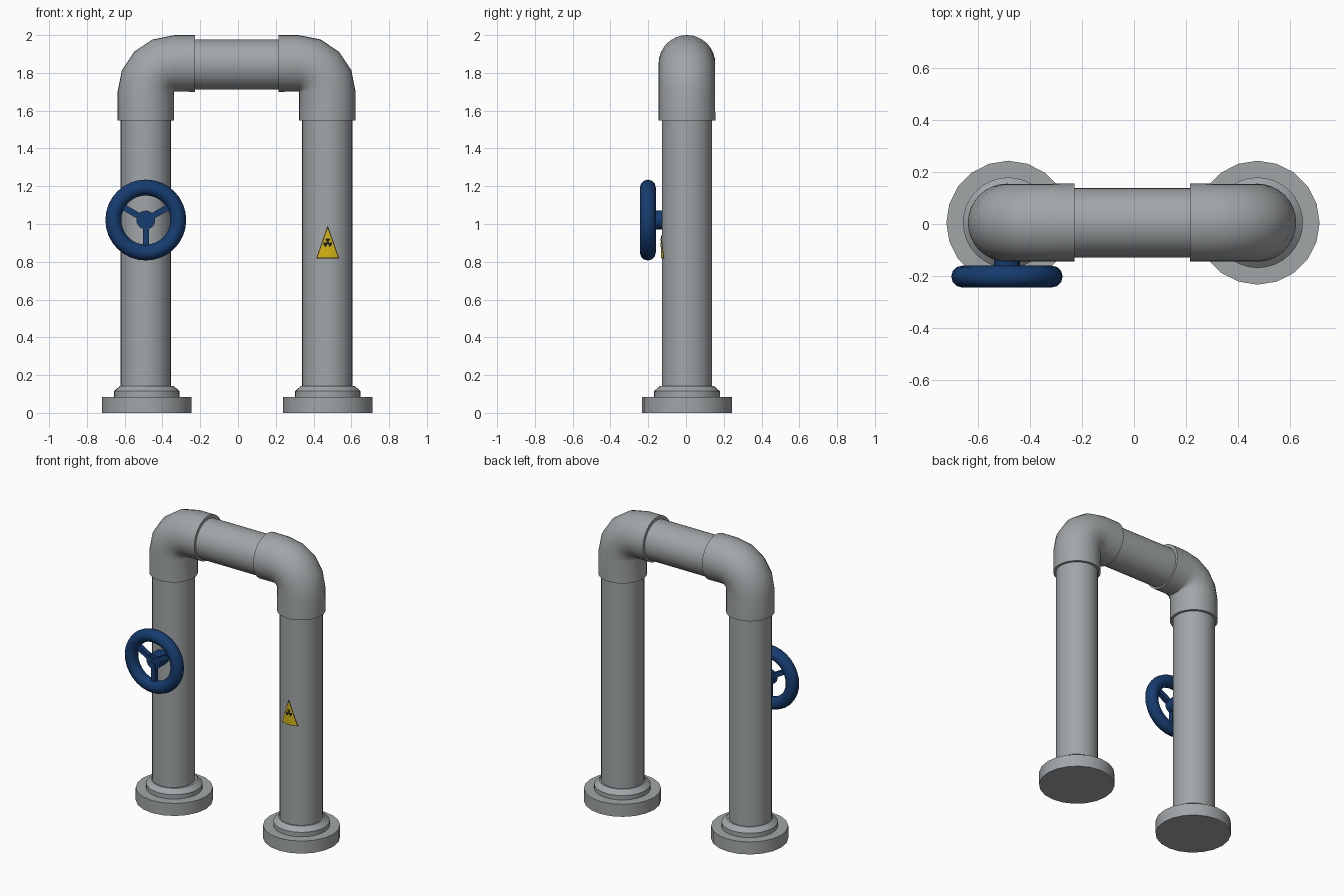
import bpy, bmesh, math
from mathutils import Vector, Matrix

if "Cube" in bpy.data.objects:
    bpy.data.objects.remove(bpy.data.objects["Cube"])

CY = 0.005


def material(name, col):
    m = bpy.data.materials.new(name)
    m.diffuse_color = (*col, 1)
    m.use_nodes = True
    m.node_tree.nodes["Principled BSDF"].inputs["Base Color"].default_value = m.diffuse_color
    return m


GREY = material("pipe grey", (0.36, 0.38, 0.39))
BLUE = material("wheel blue", (0.008, 0.045, 0.16))
YELLOW = material("sign yellow", (0.68, 0.46, 0.006))
BLACK = material("sign black", (0.015, 0.015, 0.015))


def finish(name, bm, mat, angle=35, normals=True):
    if normals:
        bmesh.ops.recalc_face_normals(bm, faces=bm.faces)
    me = bpy.data.meshes.new(name)
    bm.to_mesh(me)
    bm.free()
    me.materials.append(mat)
    ob = bpy.data.objects.new(name, me)
    bpy.context.collection.objects.link(ob)
    bpy.ops.object.select_all(action='DESELECT')
    ob.select_set(True)
    bpy.context.view_layer.objects.active = ob
    bpy.ops.object.shade_smooth_by_angle(angle=math.radians(angle))
    return ob


def skin(bm, rings, closed=False):
    """Join a list of vertex rings with quads, capping the ends unless closed."""
    n = len(rings[0])
    pairs = list(zip(rings, rings[1:])) + ([(rings[-1], rings[0])] if closed else [])
    for a, b in pairs:
        for i in range(n):
            j = (i + 1) % n
            bm.faces.new((a[i], a[j], b[j], b[i]))
    if not closed:
        bm.faces.new(rings[0])
        bm.faces.new(rings[-1])


def sweep(name, stations, sides, mat, angle=35):
    """Stations are (centre, in-plane radial direction, radius); rings span y and that direction."""
    bm = bmesh.new()
    rings = []
    for c, d, r in stations:
        c, d = Vector(c), Vector(d)
        rings.append([bm.verts.new(c + r * (math.cos(t) * d + math.sin(t) * Vector((0, 1, 0))))
                      for t in (2 * math.pi * i / sides for i in range(sides))])
    skin(bm, rings)
    return finish(name, bm, mat, angle)


X, Z = (1, 0, 0), (0, 0, 1)
for side, cx, bx, end, s in (("left", -0.488, -0.483, -0.228, 1), ("right", 0.473, 0.475, 0.215, -1)):
    # foot flange with stepped, bevelled collar
    sweep(side + "_foot_flange", [((bx, CY, 0), X, 0.238), ((bx, CY, 0.085), X, 0.238)], 20, GREY)
    sweep(side + "_foot_collar", [((bx, CY, 0.08), X, 0.174), ((bx, CY, 0.115), X, 0.174),
                                  ((bx, CY, 0.143), X, 0.142)], 32, GREY, 25)
    # upright pipe
    sweep(side + "_upright_pipe", [((cx, CY, 0.1), X, 0.133), ((cx, CY, 1.6), X, 0.133)], 32, GREY)
    # elbow: collar, quarter turn in four steps around the inner corner, collar
    px = cx + s * 0.15
    st = [((cx, CY, 1.547), (-s, 0, 0), 0.15)]
    for k in range(5):
        a = k * math.pi / 8
        d = (-s * math.cos(a), 0, math.sin(a))
        st.append(((px + 0.15 * d[0], CY, 1.70 + 0.15 * d[2]), d, 0.1495))
    st.append(((end, CY, 1.85), Z, 0.15))
    sweep(side + "_elbow", st, 32, GREY, 40)

# horizontal pipe between the elbows
sweep("cross_pipe", [((-0.3, CY, 1.844), Z, 0.133), ((0.3, CY, 1.844), Z, 0.133)], 32, GREY)

# hand wheel rim
WC = Vector((-0.488, -0.202, 1.021))
bm = bmesh.new()
rings = []
for i in range(32):
    a = 2 * math.pi * i / 32
    d = Vector((math.cos(a), 0, math.sin(a)))
    rings.append([bm.verts.new(WC + d * (0.172 + 0.042 * math.cos(t)) + Vector((0, 0.042 * math.sin(t), 0)))
                  for t in (2 * math.pi * k / 12 for k in range(12))])
skin(bm, rings, closed=True)
finish("wheel_rim", bm, BLUE, 60)

# hub stem running into the pipe
bm = bmesh.new()
bmesh.ops.create_cone(bm, cap_ends=True, segments=20, radius1=0.05, radius2=0.05, depth=0.11,
                      matrix=Matrix.Translation((WC.x, -0.16, WC.z)) @ Matrix.Rotation(math.pi / 2, 4, 'X'))
finish("wheel_hub", bm, BLUE)

# three spokes
for i in range(3):
    a = math.radians(-90 + 120 * i)
    bm = bmesh.new()
    bmesh.ops.create_cube(bm, size=1, matrix=Matrix.Translation(WC) @ Matrix.Rotation(-a, 4, 'Y')
                          @ Matrix.Translation((0.085, 0, 0)) @ Matrix.Diagonal((0.15, 0.032, 0.032, 1)))
    finish("wheel_spoke_%d" % (i + 1), bm, BLUE)


def on_pipe(x, z, lift):
    r = 0.133 + lift
    return (x, CY - math.sqrt(r * r - (x - 0.473) ** 2), z)


def sign_triangle(name, half, z0, z1, lift, mat, n=8):
    """Triangle plate wrapped on the front of the right pipe."""
    bm = bmesh.new()
    g = [[bm.verts.new(on_pipe(0.475 + half * (1 - r / n * 0.97) * (2 * c / n - 1), z0 + (z1 - z0) * r / n, lift))
          for c in range(n + 1)] for r in range(n + 1)]
    for r in range(n):
        for c in range(n):
            bm.faces.new((g[r][c], g[r][c + 1], g[r + 1][c + 1], g[r + 1][c]))
    finish(name, bm, mat, normals=False)


# warning sign: dark border, yellow panel, plain three-blade symbol
sign_triangle("sign_border", 0.061, 0.817, 0.988, 0.002, BLACK)
sign_triangle("sign_panel", 0.055, 0.822, 0.974, 0.004, YELLOW)
bm = bmesh.new()


def sector(r0, r1, a0, a1, n):
    pts = [(r1, a0 + (a1 - a0) * k / n) for k in range(n + 1)]
    pts += [(r0, a1), (r0, a0)] if r0 else []
    bm.faces.new([bm.verts.new(on_pipe(0.475 + r * math.cos(a), 0.9 + r * math.sin(a), 0.006)) for r, a in pts])


for i in range(3):
    mid = math.radians(90 + 120 * i)
    sector(0.009, 0.024, mid - 0.65, mid + 0.65, 5)
sector(0, 0.008, 0, 2 * math.pi * 11 / 12, 11)
finish("sign_symbol", bm, BLACK, normals=False)
